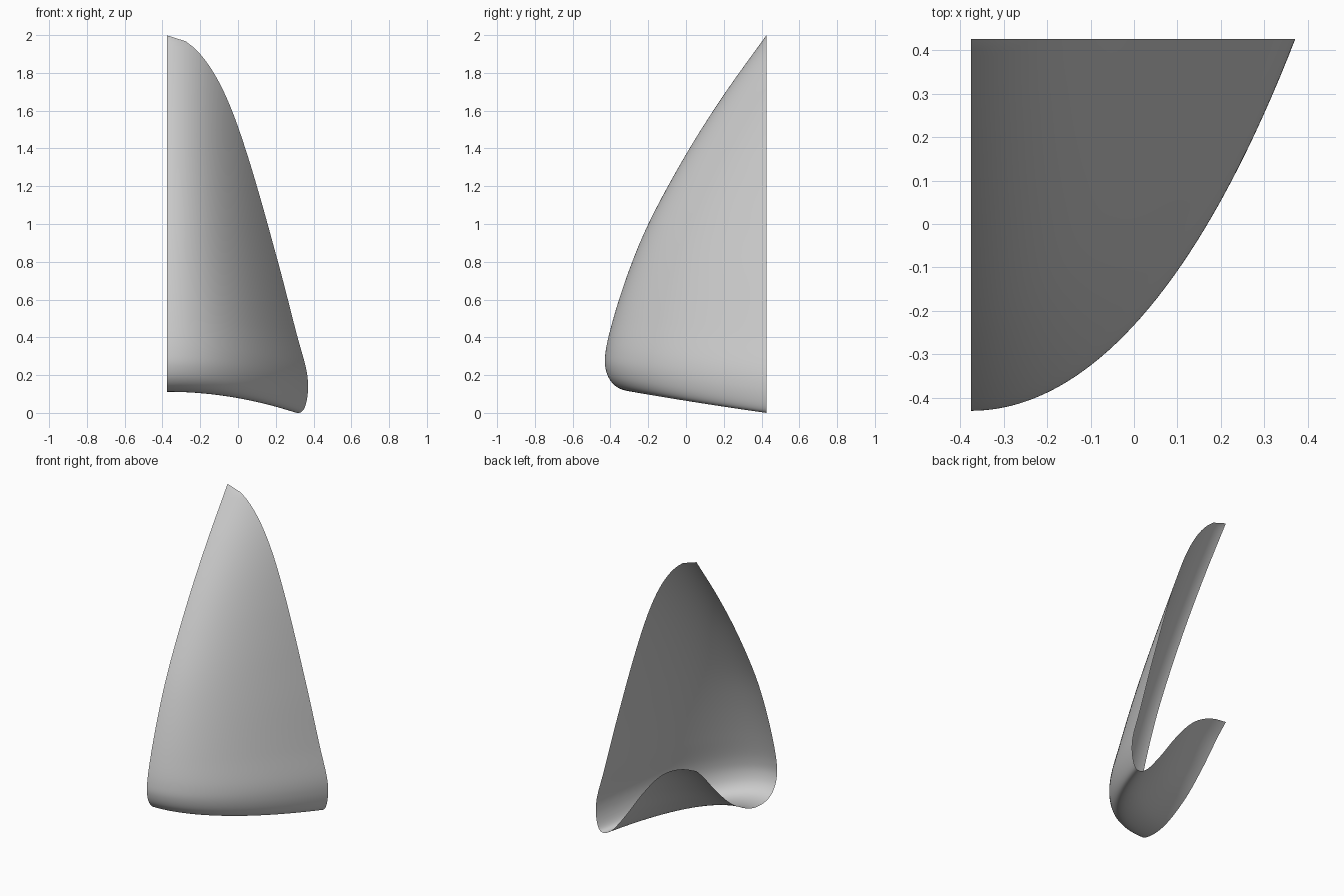
import bpy, bmesh

if "Cube" in bpy.data.objects:
    bpy.data.objects.remove(bpy.data.objects["Cube"])

# Centre-line section at the cut plane: (y, z, widening factor), top tip -> front -> lower tip
SECTION = [
    (0.425, 2.00, 1.72), (0.20, 1.685, 1.72), (0.0, 1.37, 1.68), (-0.20, 1.00, 1.50),
    (-0.30, 0.76, 1.33), (-0.385, 0.50, 1.15), (-0.425, 0.33, 1.02), (-0.428, 0.25, 1.0),
    (-0.405, 0.18, 1.0), (-0.36, 0.135, 1.0), (-0.28, 0.114, 1.0), (-0.15, 0.13, 1.0),
    (0.04, 0.23, 1.0), (0.20, 0.37, 1.0), (0.35, 0.53, 1.0), (0.425, 0.60, 1.0),
]
BACK = 0.425
LEFT = -0.375
STEPS, COLS = 10, 40


def spline(pts, steps):
    """Non-uniform smooth curve through the points (centripetal Catmull-Rom)."""
    out = []
    ext = [tuple(2 * a - b for a, b in zip(pts[0], pts[1]))] + pts + \
          [tuple(2 * a - b for a, b in zip(pts[-1], pts[-2]))]
    for i in range(1, len(ext) - 2):
        p = ext[i - 1:i + 3]
        t = [0.0]
        for a, b in zip(p, p[1:]):
            t.append(t[-1] + ((a[0] - b[0]) ** 2 + (a[1] - b[1]) ** 2) ** 0.25)
        for s in range(steps):
            x = t[1] + (t[2] - t[1]) * s / steps
            mix = lambda a, b, ta, tb: [(u * (tb - x) + v * (x - ta)) / (tb - ta) for u, v in zip(a, b)]
            a1, a2, a3 = (mix(p[j], p[j + 1], t[j], t[j + 1]) for j in range(3))
            b1, b2 = mix(a1, a2, t[0], t[2]), mix(a2, a3, t[1], t[3])
            out.append(tuple(mix(b1, b2, t[1], t[2])))
    return out + [pts[-1]]


def sweep_back(d):
    return 1.35 * d ** 2 + 0.33 * d ** 4


def reach(gap):
    """Distance from the cut plane at which the sheet meets the back plane."""
    lo, hi = 0.0, 1.0
    for _ in range(40):
        mid = (lo + hi) / 2
        lo, hi = (mid, hi) if sweep_back(mid) < gap else (lo, mid)
    return lo


# Curved sail sheet, every section row running from the cut plane to the back plane
bm = bmesh.new()
rows = []
for y, z, k in spline(SECTION, STEPS):
    end = reach(max(0.0, BACK - y) / k)
    row = []
    for c in range(COLS + 1):
        d = end * c / COLS
        sag = 0.114 * (d / 0.69) ** 2 * max(0.0, 1 - max(0.0, z - 0.11) / 1.2)
        row.append(bm.verts.new((LEFT + d, y + k * sweep_back(d), z - sag)))
    rows.append(row)
for r0, r1 in zip(rows, rows[1:]):
    for c in range(COLS):
        bm.faces.new((r0[c], r1[c], r1[c + 1], r0[c + 1]))
bmesh.ops.remove_doubles(bm, verts=bm.verts, dist=1e-5)
low = min(v.co.z for v in bm.verts)
for v in bm.verts:
    v.co.z -= low

mesh = bpy.data.meshes.new("curved_shell")
bm.to_mesh(mesh)
bm.free()
for f in mesh.polygons:
    f.use_smooth = True
shell = bpy.data.objects.new("curved_shell", mesh)
bpy.context.collection.objects.link(shell)

# Plain grey
grey = bpy.data.materials.new("light_grey")
grey.diffuse_color = (0.6, 0.6, 0.6, 1)
grey.use_nodes = True
grey.node_tree.nodes["Principled BSDF"].inputs["Base Color"].default_value = grey.diffuse_color
mesh.materials.append(grey)
